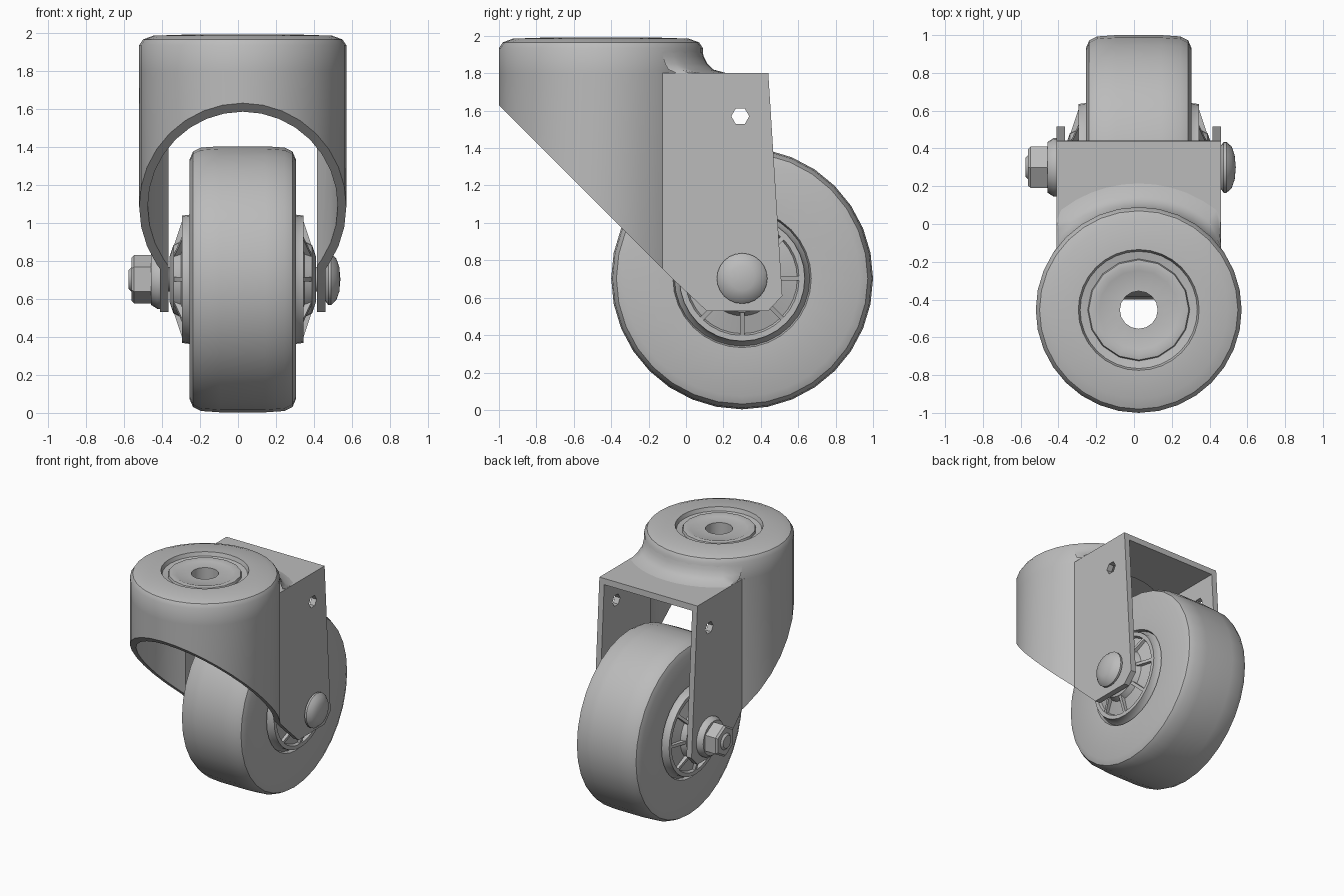
import bpy, bmesh, math
from mathutils import Vector

cube = bpy.data.objects.get("Cube")
if cube:
    bpy.data.objects.remove(cube, do_unlink=True)

CX = 0.025                              # middle plane of the model
PIVOT = Vector((CX, -0.455, 0))         # swivel axis
AXLE = Vector((CX, 0.30, 0.703))        # wheel axis
SEGS = 32

grey = bpy.data.materials.new("plain grey")
grey.use_nodes = True
COLOUR = (0.5, 0.5, 0.5, 1)
grey.diffuse_color = COLOUR
grey.node_tree.nodes["Principled BSDF"].inputs["Base Color"].default_value = COLOUR


def finish(name, bm):
    bmesh.ops.remove_doubles(bm, verts=bm.verts, dist=0.0001)
    bmesh.ops.recalc_face_normals(bm, faces=bm.faces)
    mesh = bpy.data.meshes.new(name)
    bm.to_mesh(mesh)
    bm.free()
    mesh.materials.append(grey)
    obj = bpy.data.objects.new(name, mesh)
    bpy.context.collection.objects.link(obj)
    return obj


def smooth(obj, angle=35):
    bpy.ops.object.select_all(action='DESELECT')
    obj.select_set(True)
    bpy.context.view_layer.objects.active = obj
    bpy.ops.object.shade_smooth_by_angle(angle=math.radians(angle))


def lathe(name, profile, centre, axis, segs=SEGS, closed=False):
    """Spin (radius, along-axis) points round the x or z axis."""
    bm = bmesh.new()
    rings = []
    for r, t in profile:
        ring = []
        for k in range(segs):
            a = math.tau * k / segs
            c, s = r * math.cos(a), r * math.sin(a)
            ring.append(bm.verts.new(centre + Vector((c, s, t) if axis == 'Z' else (t, s, c))))
        rings.append(ring)
    pairs = list(zip(rings, rings[1:]))
    if closed:
        pairs.append((rings[-1], rings[0]))
    for p, q in pairs:
        for k in range(segs):
            n = (k + 1) % segs
            bm.faces.new((p[k], p[n], q[n], q[k]))
    obj = finish(name, bm)
    smooth(obj)
    return obj


def prism(name, points, axis, lo, hi):
    """Extrude a flat outline along x or z."""
    bm = bmesh.new()
    rings = [[bm.verts.new((u, v, t) if axis == 'Z' else (t, u, v)) for u, v in points]
             for t in (lo, hi)]
    for ring in rings:
        bm.faces.new(ring)
    n = len(points)
    for i in range(n):
        j = (i + 1) % n
        bm.faces.new((rings[0][i], rings[0][j], rings[1][j], rings[1][i]))
    return finish(name, bm)


def boolean(obj, cutter, operation):
    cutter.hide_render = True
    mod = obj.modifiers.new("cut", 'BOOLEAN')
    mod.operation, mod.object, mod.solver = operation, cutter, 'EXACT'
    bpy.context.view_layer.objects.active = obj
    bpy.ops.object.modifier_apply(modifier=mod.name)
    bpy.data.objects.remove(cutter, do_unlink=True)


def circle(u, v, r, n):
    return [(u + r * math.cos(math.tau * k / n), v + r * math.sin(math.tau * k / n))
            for k in range(n)]


def keyhole(radius, half_width, back):
    """Plan outline: round front running into two parallel side plates."""
    a0 = math.acos(half_width / radius)
    step = math.tau / SEGS
    angles = [a0] + [k * step for k in range(3, -20, -1)] + [-math.pi - a0]
    arc = [(CX + radius * math.cos(a), PIVOT.y + radius * math.sin(a)) for a in angles]
    return [(CX + half_width, back)] + arc + [(CX - half_width, back)]


# Fork: bent sheet housing, trimmed to its side outline and hollowed
R, W, T = 0.545, 0.435, 0.045
fork = prism("fork", keyhole(R, W, 0.7), 'Z', 0.3, 1.8)
outline = [(-1.1, 2.1), (0.42, 2.1), (0.44, 1.8), (0.515, 0.61), (0.44, 0.53),
           (0.11, 0.53), (-0.05, 0.68), (-1.0, 1.63), (-1.1, 1.73)]
boolean(fork, prism("trim", outline, 'X', -1, 1), 'INTERSECT')
boolean(fork, prism("hollow", keyhole(R - T, W - T, 0.9), 'Z', 0.1, 1.752), 'DIFFERENCE')
boolean(fork, prism("crown_hollow", circle(CX, PIVOT.y, R - T, SEGS), 'Z', 1.7, 1.9), 'DIFFERENCE')
boolean(fork, prism("side_holes", circle(0.29, 1.57, 0.048, 6), 'X', -1, 1), 'DIFFERENCE')
smooth(fork)

# Swivel cap with a rounded rim
lathe("swivel_cap", [(R - T, 1.8), (R, 1.8), (R, 1.935), (0.525, 1.965), (0.47, 1.985),
                     (0.32, 1.99), (0.31, 1.96), (0.26, 1.95), (0.26, 1.92), (0.47, 1.935),
                     (R - T, 1.91)], PIVOT, 'Z', closed=True)

# Bearing set into the cap, bored right through
lathe("swivel_bearing", [(0.10, 1.965), (0.21, 1.965), (0.235, 1.975), (0.265, 1.97),
                         (0.28, 1.92), (0.27, 1.75), (0.18, 1.74), (0.17, 1.59),
                         (0.10, 1.59)], PIVOT, 'Z', segs=16, closed=True)

# Fillet sweeping from the cap down onto the rear plate
bm = bmesh.new()
start = math.acos(W / R)
rows = []
for r, z in [(0.54, 1.93), (0.55, 1.89), (0.57, 1.85), (0.60, 1.82), (0.67, 1.801)]:
    row = []
    for k in range(15):
        a = start + (math.pi - 2 * start) * k / 14
        x = max(-W, min(W, r * math.cos(a)))
        row.append(bm.verts.new(PIVOT + Vector((x, r * math.sin(a), z))))
    rows.append(row)
for p, q in zip(rows, rows[1:]):
    for k in range(14):
        bm.faces.new((p[k], p[k + 1], q[k + 1], q[k]))
smooth(finish("cap_fillet", bm), 50)

# Tyre
half = [(0.36, 0.25), (0.37, 0.278), (0.63, 0.28), (0.672, 0.262), (0.693, 0.22), (0.70, 0.12)]
lathe("tyre", half + [(r, -x) for r, x in reversed(half)], AXLE, 'X', closed=True)

# Hub: flanged on both sides
half = [(0.365, 0.25), (0.34, 0.28), (0.335, 0.32), (0.305, 0.32), (0.295, 0.30),
        (0.20, 0.325), (0.18, 0.365), (0.12, 0.385), (0.0, 0.385)]
lathe("hub", [(r, -x) for r, x in reversed(half)] + half, AXLE, 'X')

# Hub ribs: thin radial wedges on each face
bm = bmesh.new()
for side in (-1, 1):
    for k in range(8):
        a = math.tau * k / 8
        out = Vector((0, math.sin(a), math.cos(a)))
        wide = Vector((0, math.cos(a), -math.sin(a))) * 0.012
        wedge = [(0.15, 0.29), (0.31, 0.29), (0.31, 0.318), (0.17, 0.365)]
        loops = [[bm.verts.new(AXLE + out * r + wide * s + Vector((side * x, 0, 0)))
                  for r, x in wedge] for s in (-1, 1)]
        for loop in loops:
            bm.faces.new(loop)
        for i in range(4):
            j = (i + 1) % 4
            bm.faces.new((loops[0][i], loops[0][j], loops[1][j], loops[1][i]))
finish("hub_ribs", bm)

# Axle bolt with domed head on the left and a plain end on the right
lathe("axle_bolt", [(0, -0.60), (0.05, -0.60), (0.065, -0.585), (0.065, 0.43), (0.115, 0.435),
                    (0.135, 0.45), (0.135, 0.465), (0.11, 0.492), (0.065, 0.508), (0, 0.514)],
      AXLE, 'X', segs=24)

# Washer and hexagonal nut on the right
lathe("washer", [(0.06, -0.434), (0.155, -0.434), (0.155, -0.45), (0.135, -0.482),
                 (0.06, -0.482)], AXLE, 'X', segs=24, closed=True)
nut = lathe("nut", [(0.06, -0.48), (0.127, -0.48), (0.127, -0.572), (0.112, -0.586),
                    (0.06, -0.586)], AXLE, 'X', segs=6, closed=True)
nut.data.shade_flat()
